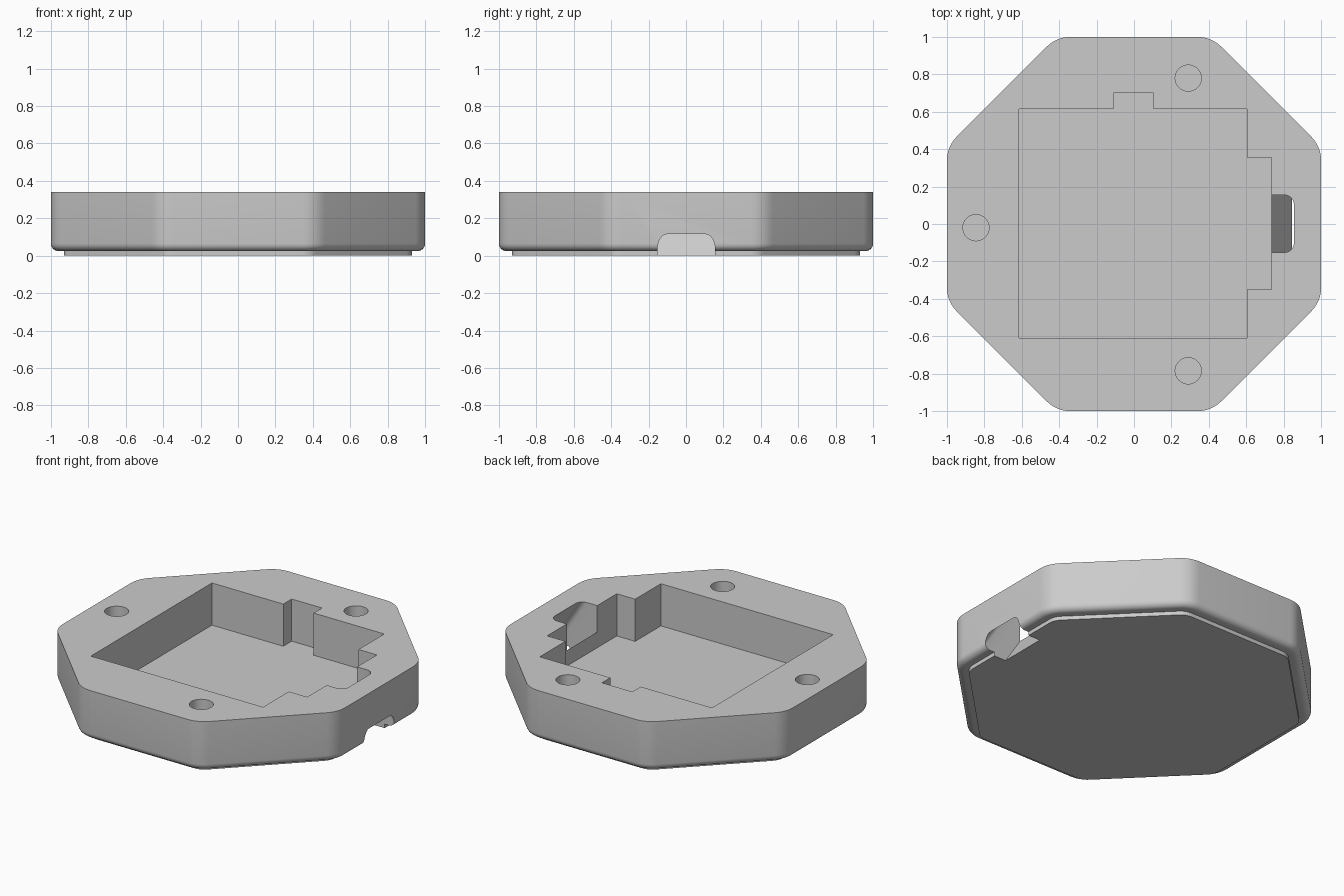
import bpy, bmesh
from math import sin, cos, tan, pi, radians

cube = bpy.data.objects.get("Cube")
if cube:
    bpy.data.objects.remove(cube, do_unlink=True)

HEIGHT = 0.34
STEP = 0.025        # height of the foot below the body
FILLET = 0.04       # bottom edge rounding
CORNER = 0.17       # vertical corner rounding

grey = bpy.data.materials.new("light grey plastic")
grey.use_nodes = True
grey.diffuse_color = (0.6, 0.6, 0.6, 1)
grey.node_tree.nodes["Principled BSDF"].inputs["Base Color"].default_value = (0.6, 0.6, 0.6, 1)


def loft(name, rings):
    """Closed solid through rings that share one point count."""
    bm = bmesh.new()
    rows = [[bm.verts.new(p) for p in ring] for ring in rings]
    n = len(rows[0])
    for a, b in zip(rows, rows[1:]):
        for i in range(n):
            j = (i + 1) % n
            bm.faces.new((a[i], a[j], b[j], b[i]))
    bm.faces.new(rows[0][::-1])
    bm.faces.new(rows[-1])
    bmesh.ops.recalc_face_normals(bm, faces=bm.faces)
    mesh = bpy.data.meshes.new(name)
    bm.to_mesh(mesh)
    bm.free()
    mesh.materials.append(grey)
    obj = bpy.data.objects.new(name, mesh)
    bpy.context.collection.objects.link(obj)
    return obj


def octagon(inset, z, steps=6):
    """Octagon with rounded corners, moved inwards by inset."""
    r = CORNER - inset
    reach = (1 - CORNER) / cos(pi / 8)
    pts = []
    for k in range(8):
        mid = pi / 8 + k * pi / 4
        for s in range(steps + 1):
            a = mid + (s / steps - 0.5) * pi / 4
            pts.append((reach * cos(mid) + r * cos(a), reach * sin(mid) + r * sin(a), z))
    return pts


def prism(name, outline, z0, z1, lean=0):
    """Straight or leaning prism; lean is the x shift per unit of height."""
    return loft(name, [[(x + lean * z, y, z) for x, y in outline] for z in (z0, z1)])


# Body with rounded lower edge and a smaller stepped foot
rings = [octagon(0.07, 0), octagon(0.07, STEP)]
for s in range(7):
    a = s / 6 * pi / 2
    rings.append(octagon(FILLET * (1 - sin(a)), STEP + FILLET * (1 - cos(a))))
rings.append(octagon(0, HEIGHT))
body = loft("case_body", rings)

# Square pocket with a back tab and a wide left bay
pocket = [(-0.615, -0.61), (0.605, -0.61), (0.605, -0.35), (0.735, -0.35),
          (0.735, 0.355), (0.605, 0.355), (0.605, 0.615), (0.105, 0.615),
          (0.105, 0.70), (-0.11, 0.70), (-0.11, 0.615), (-0.615, 0.615)]
cutters = [prism("pocket_cutter", pocket, 0.07, 0.5)]

# Three blind round holes
for x, y in ((0.29, 0.78), (0.29, -0.785), (-0.845, -0.02)):
    circle = [(x + 0.07 * cos(i * pi / 20), y + 0.07 * sin(i * pi / 20)) for i in range(40)]
    cutters.append(prism("hole_cutter", circle, 0.14, 0.5))

# Leaning cable passage, rounded on its outer corners
slot = [(0.845, 0.155), (0.845, -0.152)]
for cy, start in ((-0.102, -90), (0.105, 0)):
    for s in range(7):
        a = radians(start + s * 15)
        slot.append((1.024 + 0.05 * cos(a), cy + 0.05 * sin(a)))
cutters.append(prism("cable_cutter", slot, -0.1, 0.45, lean=-0.644))

# Cut, then remove the cutters
bpy.context.view_layer.objects.active = body
for cutter in cutters:
    cutter.hide_render = True
    mod = body.modifiers.new("cut", 'BOOLEAN')
    mod.operation = 'DIFFERENCE'
    mod.solver = 'EXACT'
    mod.object = cutter
    bpy.ops.object.modifier_apply(modifier=mod.name)
    bpy.data.objects.remove(cutter, do_unlink=True)

# Smooth the rounded edges, keep the rest crisp
bpy.ops.object.select_all(action='DESELECT')
body.select_set(True)
bpy.ops.object.shade_smooth_by_angle(angle=radians(25))
